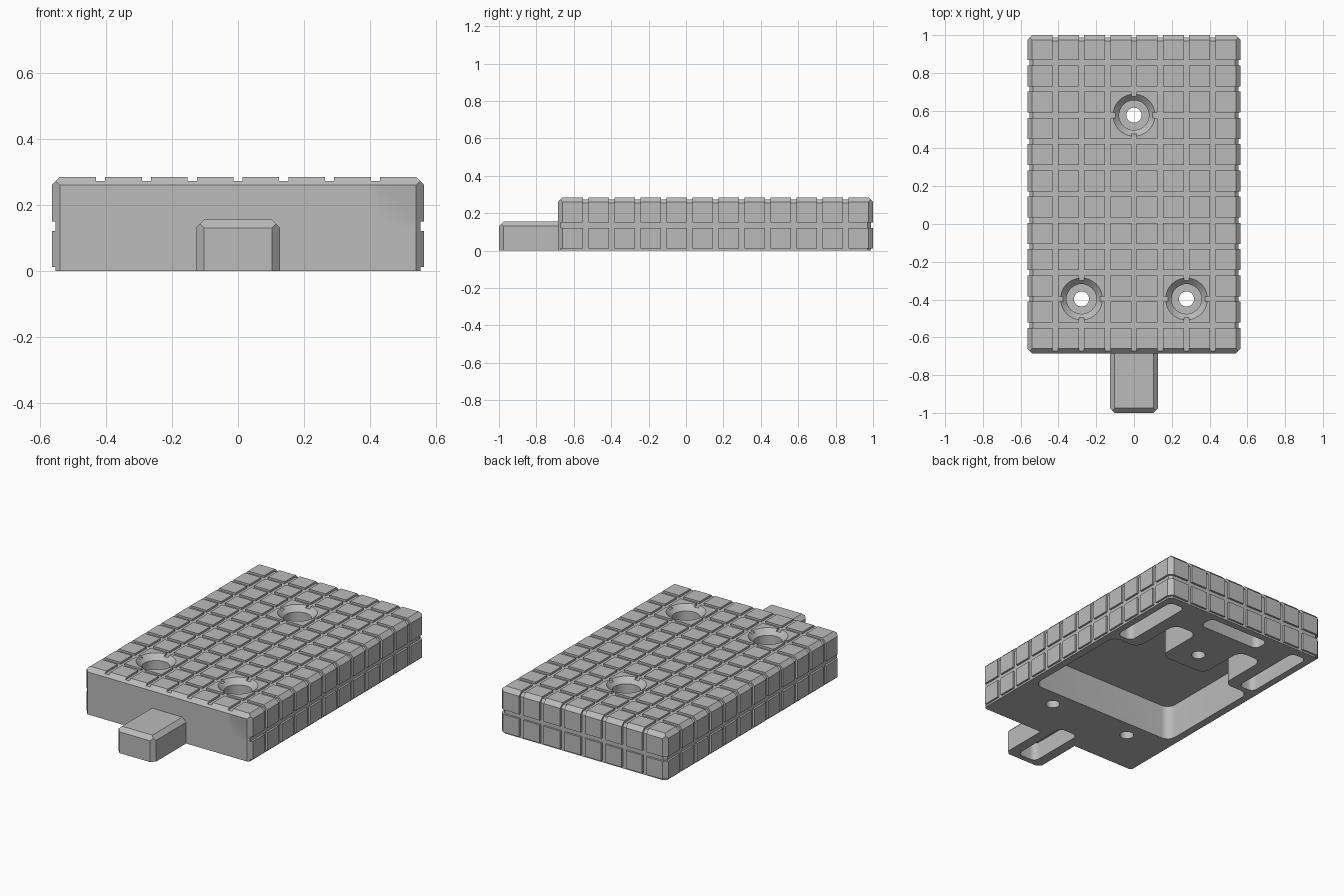
import bpy, bmesh, math
from mathutils import Vector, Matrix

old = bpy.data.objects.get("Cube")
if old:
    bpy.data.objects.remove(old, do_unlink=True)

grey = bpy.data.materials.new("plain_grey")
grey.use_nodes = True
COLOR = (0.5, 0.5, 0.5, 1)
grey.diffuse_color = COLOR
grey.node_tree.nodes["Principled BSDF"].inputs["Base Color"].default_value = COLOR

HALF_W, FRONT, BACK, TOP = 0.565, -0.685, 1.0, 0.285   # block extents
PITCH, GROOVE, DEPTH = 0.139, 0.028, 0.012             # tile grid
HOLE_Y = 0.576                                         # grid origin in y
POCKET = 0.215


def make_object(name, bm):
    bmesh.ops.recalc_face_normals(bm, faces=bm.faces)
    mesh = bpy.data.meshes.new(name)
    bm.to_mesh(mesh)
    bm.free()
    mesh.materials.append(grey)
    obj = bpy.data.objects.new(name, mesh)
    bpy.context.collection.objects.link(obj)
    return obj


def cut_by(bm, planes):
    """Keep the part of a convex solid where normal . point <= limit."""
    for normal, limit in planes:
        n = Vector(normal)
        bmesh.ops.bisect_plane(bm, geom=bm.verts[:] + bm.edges[:] + bm.faces[:], dist=1e-6,
                               plane_co=n * (limit / n.length_squared), plane_no=n,
                               clear_outer=True)
        open_edges = [e for e in bm.edges if e.is_boundary]
        if open_edges:
            bmesh.ops.holes_fill(bm, edges=open_edges, sides=0)


def block(w, y0, y1, top, c=0.025, inset=0.0):
    """Box with chamfered top and upright edges; inset shrinks all but the front."""
    d = inset * math.sqrt(2)
    planes = [((0, 0, -1), 0), ((0, 0, 1), top - inset), ((0, -1, 0), -y0),
              ((0, 1, 0), y1 - inset), ((0, -1, 1), top - y0 - c), ((0, 1, 1), top + y1 - c - d)]
    for s in (-1, 1):
        planes += [((s, 0, 0), w - inset), ((s, 0, 1), w + top - c - d),
                   ((s, -1, 0), w - y0 - c), ((s, 1, 0), w + y1 - c - d)]
    bm = bmesh.new()
    bmesh.ops.create_cube(bm, size=4)
    cut_by(bm, planes)
    return bm


def spans(centers, lo, hi):
    """Intervals left between grooves."""
    edges = [lo] + [c + s * GROOVE / 2 for c in centers for s in (-1, 1)] + [hi]
    return list(zip(edges[::2], edges[1::2]))


def prism(name, outline, depth, r):
    """Pocket cutter with rounded upright edges, open at the bottom."""
    bm = bmesh.new()
    face = bm.faces.new([bm.verts.new((x, y, -0.1)) for x, y in outline])
    geom = bmesh.ops.extrude_face_region(bm, geom=[face])["geom"]
    bmesh.ops.translate(bm, vec=(0, 0, depth + 0.1),
                        verts=[g for g in geom if isinstance(g, bmesh.types.BMVert)])
    upright = [e for e in bm.edges if abs(e.verts[0].co.z - e.verts[1].co.z) > 0.01]
    bmesh.ops.bevel(bm, geom=upright, offset=r, segments=8, profile=0.5, affect='EDGES')
    return make_object(name, bm)


def slot(name, x0, x1, y0, y1, depth, r=0.035):
    return prism(name, [(x0, y0), (x1, y0), (x1, y1), (x0, y1)], depth, r)


def screw_hole(name, x, y):
    """Through hole with counterbore and countersunk rim."""
    profile = [(0, -0.1), (0.04, -0.1), (0.04, 0.11), (0.079, 0.11),
               (0.079, 0.253), (0.131, 0.305), (0, 0.305)]
    bm = bmesh.new()
    verts = [bm.verts.new((r, 0, z)) for r, z in profile]
    edges = [bm.edges.new(pair) for pair in zip(verts, verts[1:])]
    bmesh.ops.spin(bm, geom=verts + edges, cent=(0, 0, 0), axis=(0, 0, 1),
                   angle=math.tau, steps=40)
    bmesh.ops.remove_doubles(bm, verts=bm.verts, dist=1e-5)
    bmesh.ops.translate(bm, vec=(x, y, 0), verts=bm.verts)
    return make_object(name, bm)


def combine(target, other, operation):
    mod = target.modifiers.new("combine", 'BOOLEAN')
    mod.operation, mod.object, mod.solver = operation, other, 'EXACT'
    bpy.context.view_layer.objects.active = target
    bpy.ops.object.modifier_apply(modifier=mod.name)
    bpy.data.objects.remove(other, do_unlink=True)


# Core at groove depth
body = make_object("tiled_block", block(HALF_W, FRONT, BACK, TOP, inset=DEPTH))

# Raised tiles: the full block split along the groove grid
cols = spans([i * PITCH for i in range(-3, 4)], -2, 2)
rows = spans([HOLE_Y + i * PITCH for i in range(-8, 3)], -2, 2)
layers = [(GROOVE / 2 - 0.003, 0.135 - GROOVE / 2), (0.135 + GROOVE / 2, 2)]
tiles = bmesh.new()
full = block(HALF_W, FRONT, BACK, TOP)
for j, (y0, y1) in enumerate(rows):
    for i, (x0, x1) in enumerate(cols):
        for k, (z0, z1) in enumerate(layers):
            if k == 0 and 0 < i < len(cols) - 1 and j < len(rows) - 1:
                continue
            piece = full.copy()
            cut_by(piece, [((-1, 0, 0), -x0), ((1, 0, 0), x1), ((0, -1, 0), -y0),
                           ((0, 1, 0), y1), ((0, 0, -1), -z0), ((0, 0, 1), z1)])
            temp = bpy.data.meshes.new("piece")
            piece.to_mesh(temp)
            tiles.from_mesh(temp)
            piece.free()
            bpy.data.meshes.remove(temp)
full.free()
combine(body, make_object("tiles", tiles), 'UNION')

# Front tongue
combine(body, make_object("tongue", block(0.128, -1, -0.6, 0.155)), 'UNION')

# Underside pocket with two fingers around the rear screw boss
half = [(0.505, -0.29), (0.505, 0.42), (0.325, 0.42), (0.325, 0.755), (0.16, 0.755), (0.16, 0.435)]
outline = half + [(-x, y) for x, y in reversed(half)]
combine(body, prism("main_pocket", outline, POCKET, 0.055), 'DIFFERENCE')

# Underside slots
for s in (-1, 1):
    x0, x1 = sorted((s * 0.405, s * 0.51))
    combine(body, slot("side_slot", x0, x1, 0.455, 0.935, POCKET), 'DIFFERENCE')
combine(body, slot("rear_slot", -0.21, 0.21, 0.845, 0.945, POCKET), 'DIFFERENCE')
combine(body, slot("tongue_slot", -0.065, 0.065, -0.965, -0.585, 0.11), 'DIFFERENCE')

# Screw holes on grid crossings
for x, y in ((0, HOLE_Y), (-2 * PITCH, HOLE_Y - 7 * PITCH), (2 * PITCH, HOLE_Y - 7 * PITCH)):
    combine(body, screw_hole("screw_hole", x, y), 'DIFFERENCE')

bpy.ops.object.select_all(action='DESELECT')
body.select_set(True)
bpy.context.view_layer.objects.active = body
bpy.ops.object.shade_smooth_by_angle(angle=math.radians(25))
